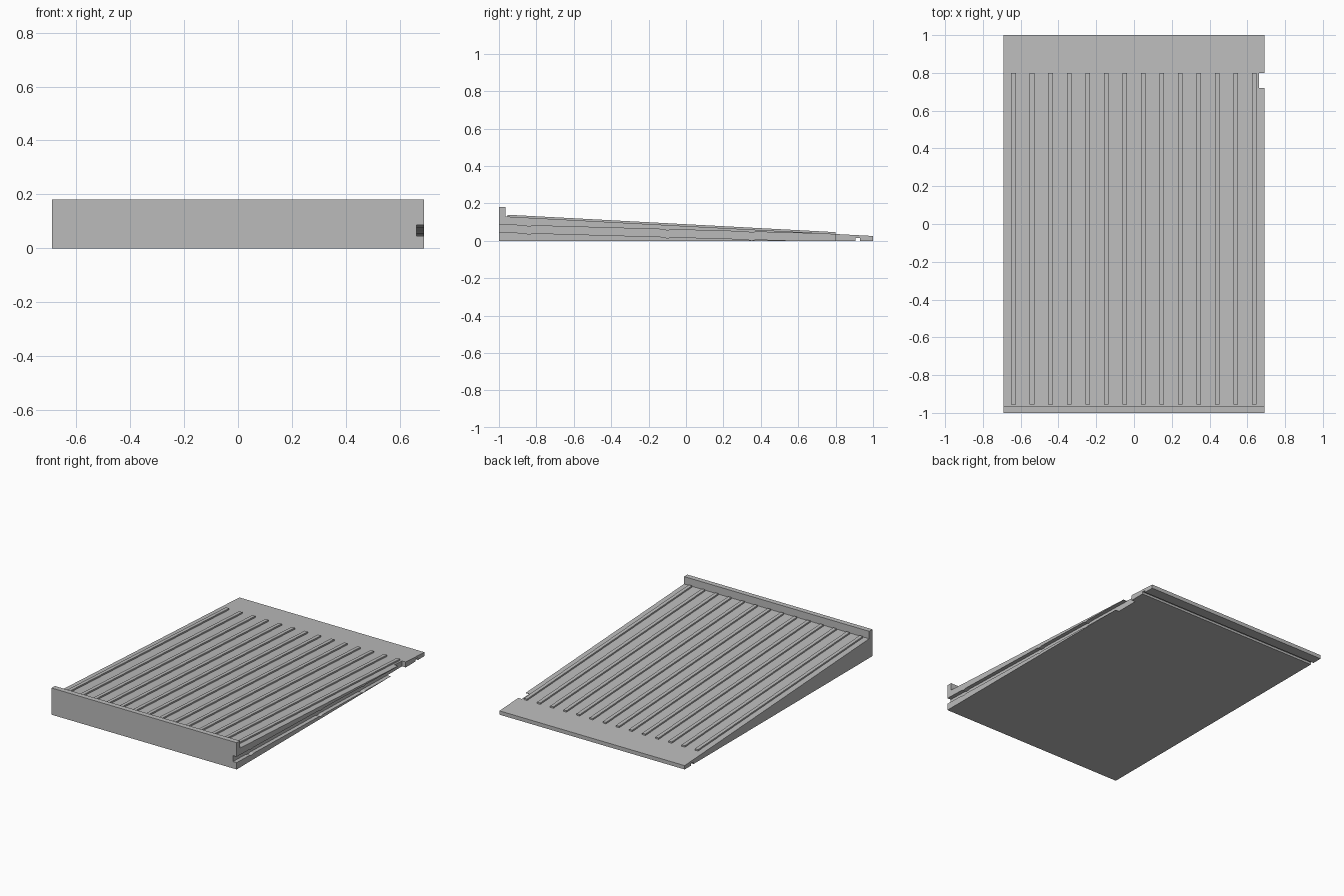
import bpy
import bmesh

cube = bpy.data.objects.get("Cube")
if cube:
    bpy.data.objects.remove(cube, do_unlink=True)

grey = bpy.data.materials.new("plain grey")
grey.use_nodes = True
grey.diffuse_color = (0.5, 0.5, 0.5, 1)
grey.node_tree.nodes["Principled BSDF"].inputs["Base Color"].default_value = (0.5, 0.5, 0.5, 1)

HALF_WIDTH = 0.69
LIP_BACK = -0.965


def deck(y):
    """Height of the sloping deck at y."""
    return 0.13 - 0.053 * (y - LIP_BACK)


def prism(name, profile, x0, x1):
    """Extrude a (y, z) side profile from x0 to x1."""
    bm = bmesh.new()
    face = bm.faces.new([bm.verts.new((x0, y, z)) for y, z in profile])
    result = bmesh.ops.extrude_face_region(bm, geom=[face])
    verts = [v for v in result["geom"] if isinstance(v, bmesh.types.BMVert)]
    bmesh.ops.translate(bm, vec=(x1 - x0, 0, 0), verts=verts)
    bmesh.ops.recalc_face_normals(bm, faces=bm.faces)
    mesh = bpy.data.meshes.new(name)
    bm.to_mesh(mesh)
    bm.free()
    mesh.materials.append(grey)
    obj = bpy.data.objects.new(name, mesh)
    bpy.context.collection.objects.link(obj)
    return obj


# Wedge body with front lip and a cross groove under the thin end
body = prism("wedge_body", [
    (-1, 0), (0.905, 0), (0.905, 0.015), (0.93, 0.015), (0.93, 0), (1, 0),
    (1, deck(1)), (LIP_BACK, deck(LIP_BACK)), (LIP_BACK, 0.18), (-1, 0.18),
], -HALF_WIDTH, HALF_WIDTH)


# Side slot with three small dips, breaking out through the deck at its end
def slot_edge(start, end_y):
    def edge(y):
        return start - 0.028 * (y + 1)
    points = [(-1.05, edge(-1.05))]
    for dip in (-0.84, -0.1, 0.35):
        for offset, drop in ((-0.025, 0), (0, 0.006), (0.025, 0)):
            points.append((dip + offset, edge(dip + offset) - drop))
    return points + [(end_y, edge(end_y))]


slot = prism("slot_cutter",
             slot_edge(0.046, 0.8) + [(0.8, 0.1), (0.72, 0.1)]
             + slot_edge(0.086, 0.72)[::-1],
             0.663, HALF_WIDTH + 0.05)
slot.hide_render = True
cut = body.modifiers.new("side slot", "BOOLEAN")
cut.operation = "DIFFERENCE"
cut.solver = "EXACT"
cut.object = slot
bpy.context.view_layer.objects.active = body
bpy.ops.object.modifier_apply(modifier=cut.name)
bpy.data.objects.remove(slot, do_unlink=True)

# Raised ribs along the deck
RIB_START, RIB_END = -0.955, 0.8
for i in range(14):
    x = -0.638 + 0.098 * i
    prism(f"rib_{i + 1}", [
        (RIB_START, deck(RIB_START) - 0.002), (RIB_END, deck(RIB_END) - 0.002),
        (RIB_END, deck(RIB_END) + 0.01), (RIB_START, deck(RIB_START) + 0.01),
    ], x - 0.012, x + 0.012)
